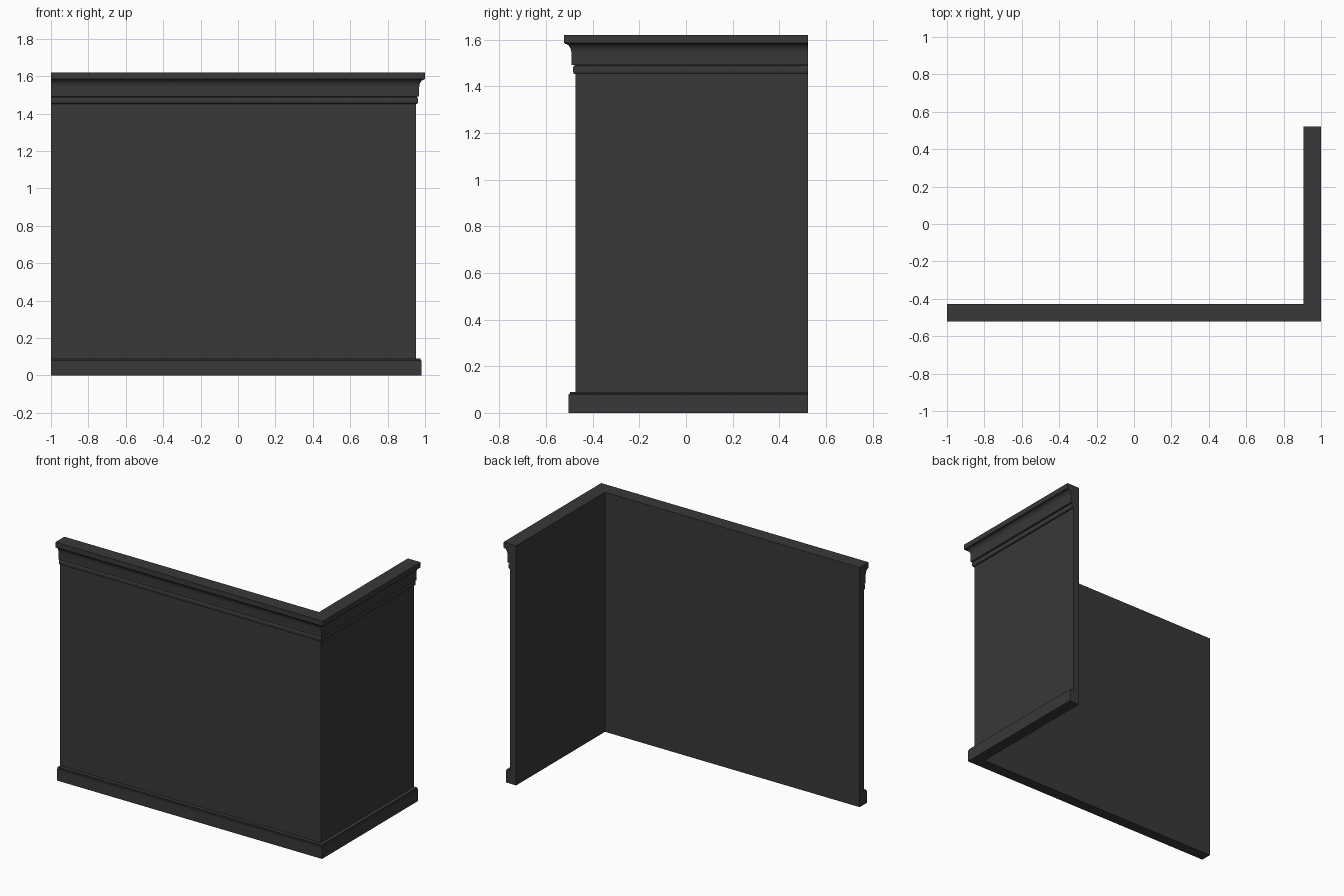
import bpy, bmesh, math

if "Cube" in bpy.data.objects:
    bpy.data.objects.remove(bpy.data.objects["Cube"])

X, Y, H = 1.0, 0.522, 1.62      # outer corner of the cornice, height
INNER = 0.095                   # depth from cornice lip to the inner wall face


def arc(cd, cz, rd, rz, a0, a1, n):
    """Points of an elliptical arc as (inset from lip, height)."""
    pts = []
    for i in range(n + 1):
        a = math.radians(a0 + (a1 - a0) * i / n)
        pts.append((cd + rd * math.cos(a), cz + rz * math.sin(a)))
    return pts


def sweep_corner(name, profile):
    """Sweep a closed profile along the L-shaped plan with a mitred corner."""
    bm = bmesh.new()
    rings = []
    for station in range(3):
        ring = []
        for d, z in profile:
            x = -X if station == 0 else X - d
            y = Y if station == 2 else -Y + d
            ring.append(bm.verts.new((x, y, z)))
        rings.append(ring)
    n = len(profile)
    for a, b in zip(rings, rings[1:]):
        for i in range(n):
            j = (i + 1) % n
            bm.faces.new((a[i], b[i], b[j], a[j]))
    bm.faces.new(rings[0])
    bm.faces.new(rings[-1][::-1])
    bmesh.ops.recalc_face_normals(bm, faces=bm.faces[:])
    mesh = bpy.data.meshes.new(name)
    bm.to_mesh(mesh)
    bm.free()
    obj = bpy.data.objects.new(name, mesh)
    bpy.context.collection.objects.link(obj)
    return obj


# Cross-section from the foot up: skirting, wall, bead, fascia, cove, lip
skirting = [(INNER, 0), (0.019, 0), (0.019, 0.079), (0.024, 0.083), (0.024, 0.090)]
wall = [(0.049, 0.090), (0.049, 1.452)]
bead = arc(0.044, 1.470, 0.007, 0.018, 270, 90, 8)
fascia = [(0.044, 1.490), (0.031, 1.490)]
cove = arc(0.003, 1.540, 0.028, 0.042, 0, 90, 8)
lip = [(0, 1.585), (0, H), (INNER, H)]
# mirror the bead so that it bulges outwards (towards smaller inset)
bead = [(0.044 - abs(d - 0.044), z) for d, z in bead]

panel = sweep_corner("corner_wall_panel", skirting + wall + bead + fascia + cove + lip)

# Dark grey paint
paint = bpy.data.materials.new("dark_grey_paint")
paint.diffuse_color = (0.04, 0.04, 0.04, 1)
paint.use_nodes = True
paint.node_tree.nodes["Principled BSDF"].inputs["Base Color"].default_value = paint.diffuse_color
panel.data.materials.append(paint)

bpy.context.view_layer.objects.active = panel
panel.select_set(True)
bpy.ops.object.shade_smooth_by_angle(angle=math.radians(30))
